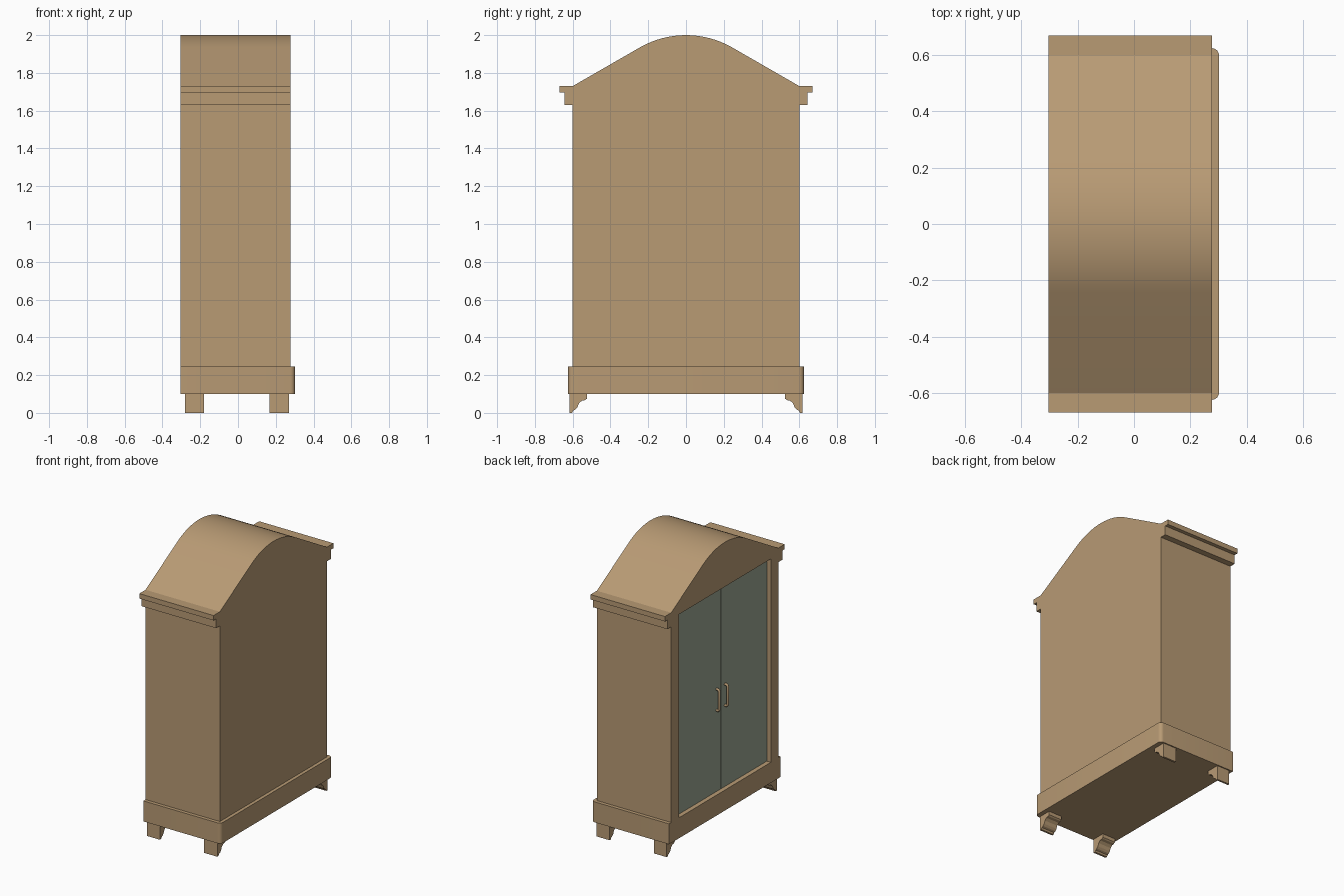
import bpy, bmesh, math

if "Cube" in bpy.data.objects:
    bpy.data.objects.remove(bpy.data.objects["Cube"])

X0, X1 = -0.304, 0.278      # door side and plain side of the body


def material(name, rgb):
    m = bpy.data.materials.new(name)
    m.diffuse_color = (*rgb, 1)
    m.use_nodes = True
    m.node_tree.nodes["Principled BSDF"].inputs["Base Color"].default_value = m.diffuse_color
    return m


wood = material("light wood", (0.48, 0.325, 0.175))
green = material("grey green panel", (0.33, 0.38, 0.285))


def prism(name, pts, lo, hi, place, mat, smooth=False):
    """Extrude a 2D outline from lo to hi; place maps (a, b, depth) to xyz."""
    bm = bmesh.new()
    face = bm.faces.new([bm.verts.new(place(a, b, lo)) for a, b in pts])
    new = bmesh.ops.extrude_face_region(bm, geom=[face])["geom"]
    shift = [p - q for p, q in zip(place(0, 0, hi), place(0, 0, lo))]
    bmesh.ops.translate(bm, vec=shift, verts=[v for v in new if isinstance(v, bmesh.types.BMVert)])
    bmesh.ops.recalc_face_normals(bm, faces=bm.faces)
    me = bpy.data.meshes.new(name)
    bm.to_mesh(me)
    bm.free()
    me.materials.append(mat)
    ob = bpy.data.objects.new(name, me)
    bpy.context.collection.objects.link(ob)
    if smooth:
        bpy.ops.object.select_all(action='DESELECT')
        bpy.context.view_layer.objects.active = ob
        ob.select_set(True)
        bpy.ops.object.shade_smooth_by_angle(angle=math.radians(25))
    return ob


def along_x(a, b, d):
    return (d, a, b)


def along_z(a, b, d):
    return (a, b, d)


def rect(a0, a1, b0, b1):
    return [(a0, b0), (a1, b0), (a1, b1), (a0, b1)]


# Body outline: sides, stepped cornice, sloped roof with a round crown
half = [(0.6, 0.245), (0.6, 1.63), (0.643, 1.63), (0.643, 1.695),
        (0.67, 1.695), (0.67, 1.73), (0.6, 1.73)]
R, N = 0.49, 8
half += [(R * math.sin(t), 2 - R + R * math.cos(t))
         for t in (math.radians(30) * (1 - i / N) for i in range(N))]
outline = half + [(0, 2.0)] + [(-y, z) for y, z in reversed(half)]
body = prism("cabinet_body", outline, X0, X1, along_x, wood, True)

# Door recess cut into the body
cutter = prism("recess_cutter", rect(-0.515, 0.515, 0.15, 1.685), -0.4, -0.265, along_x, wood)
cutter.hide_render = True
cutter.hide_viewport = True
cutter.display_type = 'WIRE'
cut = body.modifiers.new("door recess", 'BOOLEAN')
cut.operation = 'DIFFERENCE'
cut.solver = 'EXACT'
cut.object = cutter

# Base plinth, rounded at the two corners of the plain side
r = 0.025
corner = [(0.302 - r + r * math.cos(t), 0.625 - r + r * math.sin(t))
          for t in (math.pi / 2 * i / 6 for i in range(7))]
plinth = ([(X0, -0.625)] + [(x, -y) for x, y in reversed(corner)]
          + corner + [(X0, 0.625)])
prism("base_plinth", plinth, 0.10, 0.245, along_z, wood, True)

# Bracket feet
foot = [(0.617, 0.10), (0.617, 0.0), (0.603, 0.0), (0.598, 0.012), (0.585, 0.018),
        (0.575, 0.030), (0.567, 0.050), (0.552, 0.064), (0.533, 0.068), (0.525, 0.075), (0.525, 0.10)]
for side, s in (("left", -1), ("right", 1)):
    for end, a, b in (("front", -0.28, -0.18), ("back", 0.167, 0.27)):
        prism(f"{end}_{side}_foot", [(s * y, z) for y, z in foot], a, b, along_x, wood)

# Doors and their handles
for side, s in (("left", -1), ("right", 1)):
    prism(f"{side}_door", rect(*sorted((s * 0.002, s * 0.515)), 0.245, 1.685),
          -0.272, -0.264, along_x, green)

    cu = bpy.data.curves.new(f"{side}_handle", 'CURVE')
    cu.dimensions = '3D'
    cu.bevel_depth = 0.009
    cu.bevel_resolution = 2
    cu.use_fill_caps = True
    path = [(-0.268, 0.82), (-0.284, 0.82), (-0.291, 0.825), (-0.294, 0.835),
            (-0.294, 0.955), (-0.291, 0.965), (-0.284, 0.97), (-0.268, 0.97)]
    sp = cu.splines.new('POLY')
    sp.points.add(len(path) - 1)
    for p, (x, z) in zip(sp.points, path):
        p.co = (x, s * 0.047, z, 1)
    cu.materials.append(wood)
    bpy.context.collection.objects.link(bpy.data.objects.new(f"{side}_handle", cu))
